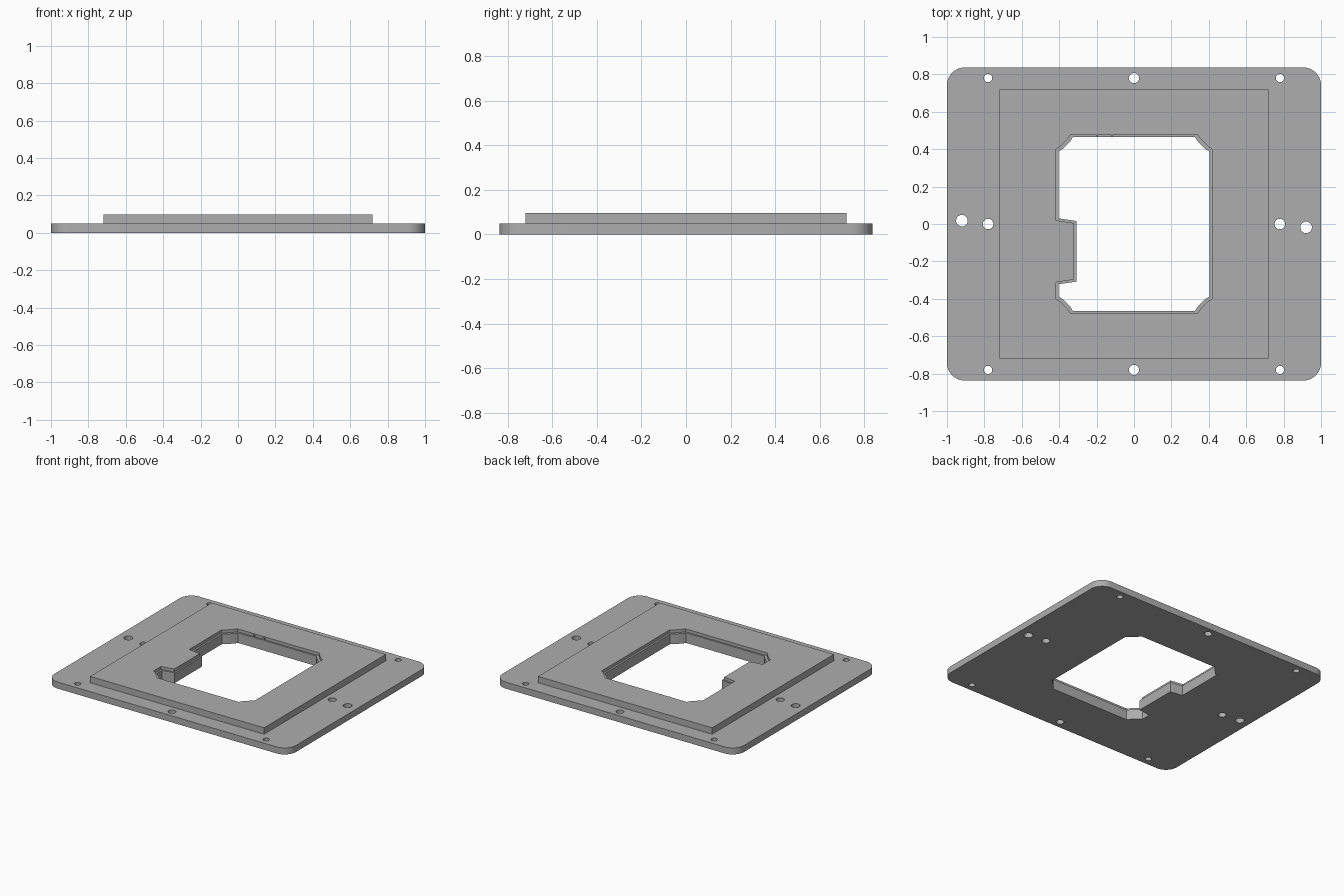
import bpy, bmesh, math

if "Cube" in bpy.data.objects:
    bpy.data.objects.remove(bpy.data.objects["Cube"])

grey = bpy.data.materials.new("mid grey")
grey.diffuse_color = (0.42, 0.42, 0.42, 1)
grey.use_nodes = True
grey.node_tree.nodes["Principled BSDF"].inputs["Base Color"].default_value = grey.diffuse_color


def prism(name, outline, z0, z1):
    """Closed solid made by extruding a flat outline from z0 to z1."""
    bm = bmesh.new()
    face = bm.faces.new([bm.verts.new((x, y, z0)) for x, y in outline])
    ext = bmesh.ops.extrude_face_region(bm, geom=[face])
    for v in ext["geom"]:
        if isinstance(v, bmesh.types.BMVert):
            v.co.z = z1
    bmesh.ops.recalc_face_normals(bm, faces=bm.faces)
    mesh = bpy.data.meshes.new(name)
    bm.to_mesh(mesh)
    bm.free()
    mesh.materials.append(grey)
    ob = bpy.data.objects.new(name, mesh)
    bpy.context.collection.objects.link(ob)
    return ob


def arc(cx, cy, r, a0, a1, n):
    return [(cx + r * math.cos(math.radians(a0 + (a1 - a0) * i / n)),
             cy + r * math.sin(math.radians(a0 + (a1 - a0) * i / n)))
            for i in range(n + 1)]


def rectangle(x0, y0, x1, y1):
    return [(x0, y0), (x1, y0), (x1, y1), (x0, y1)]


def combine(target, other, operation):
    mod = target.modifiers.new(operation.lower(), 'BOOLEAN')
    mod.operation = operation
    mod.solver = 'EXACT'
    mod.object = other
    bpy.context.view_layer.objects.active = target
    bpy.ops.object.modifier_apply(modifier=mod.name)
    bpy.data.objects.remove(other)


def opening(x, y, tab_x, tab_top, tab_low, slope):
    """Window outline: stepped chamfer corners and a tab on the left side."""
    corner = [(x, y - 0.077), (x - 0.021, y - 0.064),
              (x - 0.063, y - 0.022), (x - 0.077, y)]
    pts = list(corner)
    pts += [(-a, b) for a, b in reversed(corner)]
    pts += [(-x, tab_top), (tab_x, tab_top - slope),
            (tab_x, tab_low + slope), (-x, tab_low)]
    pts += [(-a, -b) for a, b in corner]
    pts += [(a, -b) for a, b in reversed(corner)]
    return pts


# Rounded base plate
W, D, R = 1.0, 0.837, 0.095
plate_outline = []
for sx, sy, a in ((1, 1, 0), (-1, 1, 90), (-1, -1, 180), (1, -1, 270)):
    plate_outline += arc(sx * (W - R), sy * (D - R), R, a, a + 90, 10)
plate = prism("mounting_plate", plate_outline, 0, 0.049)

# Raised square frame
combine(plate, prism("raised_frame", rectangle(-0.72, -0.72, 0.72, 0.72),
                     0.02, 0.097), 'UNION')

# Window through the plate, with a wider recess that leaves a ledge
combine(plate, prism("window_cutter",
                     opening(0.403, 0.465, -0.308, 0.03, -0.322, 0.014),
                     -0.1, 0.2), 'DIFFERENCE')
combine(plate, prism("recess_cutter",
                     opening(0.417, 0.478, -0.32, 0.02, -0.312, 0.015),
                     0.075, 0.2), 'DIFFERENCE')

# Screw holes and locating holes
holes = [(sx * 0.78, sy * 0.78, 0.022) for sx in (-1, 1) for sy in (-1, 1)]
holes += [(0, 0.78, 0.027), (0, -0.78, 0.027), (-0.78, 0, 0.028),
          (0.78, 0, 0.028), (-0.92, 0.018, 0.031), (0.92, -0.018, 0.031)]
for hx, hy, r in holes:
    combine(plate, prism("hole_cutter", arc(hx, hy, r, 0, 360, 32)[:-1],
                         -0.1, 0.2), 'DIFFERENCE')

# Two small ribs on the back ledge
for i, x in enumerate((-0.197, -0.117)):
    prism(f"ledge_rib_{i + 1}",
          rectangle(x - 0.005, 0.466, x + 0.005, 0.478), 0.075, 0.092)

# Smooth the rounded walls, keep the edges sharp
bpy.ops.object.select_all(action='DESELECT')
plate.select_set(True)
bpy.context.view_layer.objects.active = plate
bpy.ops.object.shade_smooth_by_angle(angle=math.radians(30))
